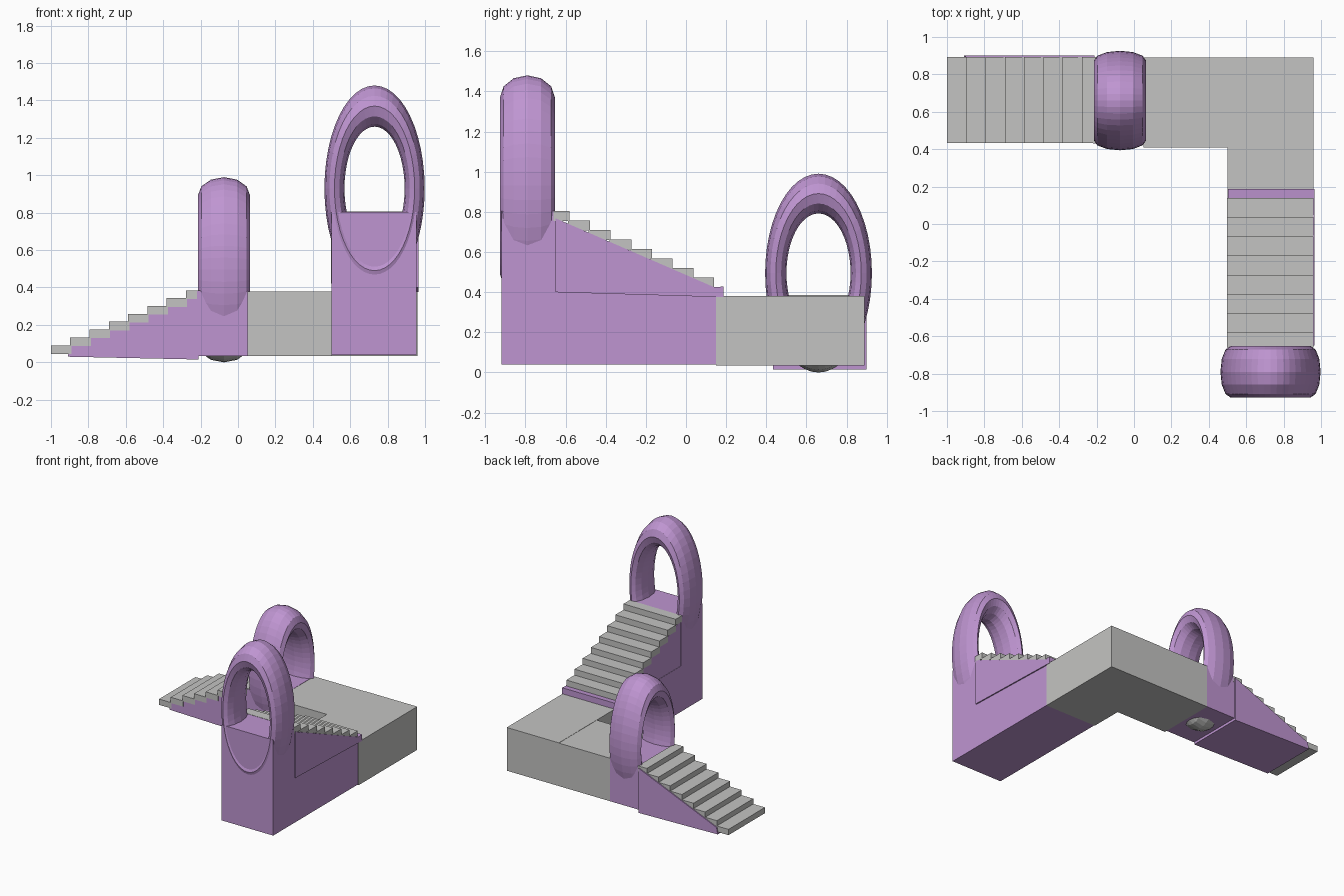
import bpy

if "Cube" in bpy.data.objects:
    bpy.data.objects.remove(bpy.data.objects["Cube"])


def material(name, rgb):
    m = bpy.data.materials.new(name)
    m.diffuse_color = (*rgb, 1)
    m.use_nodes = True
    m.node_tree.nodes["Principled BSDF"].inputs["Base Color"].default_value = m.diffuse_color
    return m


PURPLE = material("soft purple", (0.52, 0.30, 0.64))
GRAY = material("light gray", (0.55, 0.55, 0.54))


def mesh_object(name, verts, faces, mat):
    me = bpy.data.meshes.new(name)
    me.from_pydata(verts, [], faces)
    me.materials.append(mat)
    ob = bpy.data.objects.new(name, me)
    bpy.context.collection.objects.link(ob)
    return ob


def box(name, x, y, z, mat):
    verts = [(a, b, c) for a in x for b in y for c in z]
    faces = [(0, 1, 3, 2), (4, 6, 7, 5), (0, 4, 5, 1),
             (2, 3, 7, 6), (0, 2, 6, 4), (1, 5, 7, 3)]
    return mesh_object(name, verts, faces, mat)


def prism(name, profile, lo, hi, axis, mat):
    """Extrude an (along, z) profile between lo and hi on the x or y axis.
    Profiles run so that the first cap faces the low side."""
    n = len(profile)
    place = (lambda a, z, t: (t, a, z)) if axis == "x" else (lambda a, z, t: (a, t, z))
    verts = [place(a, z, t) for t in (lo, hi) for a, z in profile]
    faces = [tuple(range(n)), tuple(range(2 * n - 1, n - 1, -1))]
    faces += [(i, i + n, (i + 1) % n + n, (i + 1) % n) for i in range(n)]
    return mesh_object(name, verts, faces, mat)


def arch(name, center, across, depth, height, along_x):
    """Stretched low-poly ring standing upright."""
    bpy.ops.mesh.primitive_torus_add(major_radius=0.8, minor_radius=0.2,
                                     major_segments=48, minor_segments=12)
    ob = bpy.context.object
    ob.name = name
    for v in ob.data.vertices:
        x, y, z = v.co
        if along_x:
            v.co = (-x * across, z * depth / 0.2, y * height)
        else:
            v.co = (z * depth / 0.2, x * across, y * height)
    ob.location = center
    ob.data.materials.append(PURPLE)
    return ob


# L-shaped landing
box("landing_corner", (0.50, 0.96), (0.15, 0.89), (0.035, 0.38), GRAY)
box("landing_wing", (0.05, 0.50), (0.41, 0.89), (0.035, 0.378), GRAY)

# Lower flight: base under the arch, ramp and steps
box("lower_arch_base", (-0.22, 0.05), (0.43, 0.89), (0.035, 0.38), PURPLE)
prism("lower_ramp", [(-0.91, 0.03), (-0.21, 0.015), (-0.21, 0.372), (-0.90, 0.082)],
      0.434, 0.90, "y", PURPLE)
for i in range(8):
    x0 = -1 + 0.103 * i
    z0 = 0.045 + 0.042 * i
    box(f"lower_step_{i + 1}", (x0, min(x0 + 0.11, -0.2)), (0.432, 0.892),
        (z0, z0 + 0.046), GRAY)

# Upper flight: base, tower under the arch, ramp and steps
box("upper_base", (0.50, 0.955), (-0.92, 0.15), (0.04, 0.405), PURPLE)
box("upper_arch_base", (0.50, 0.955), (-0.92, -0.65), (0.405, 0.803), PURPLE)
prism("upper_ramp", [(0.187, 0.375), (0.187, 0.428), (0.14, 0.425),
                     (-0.65, 0.768), (-0.65, 0.40)][::-1], 0.502, 0.964, "x", PURPLE)
for i in range(8):
    y1 = 0.14 - 0.103 * i
    z0 = 0.4225 + 0.0475 * i
    box(f"upper_step_{i + 1}", (0.498, 0.959), (max(y1 - 0.11, -0.66), y1),
        (z0, z0 + 0.05), GRAY)

# Ring arches
arch("upper_arch", (0.73, -0.79, 0.93), 0.268, 0.137, 0.55, True)
low = arch("lower_arch", (-0.075, 0.66, 0.495), 0.266, 0.14, 0.495, False)

# Underside of the lower arch shows gray beneath the base
low.data.materials.append(GRAY)
for p in low.data.polygons:
    if p.center.z < -0.43:
        p.material_index = 1
